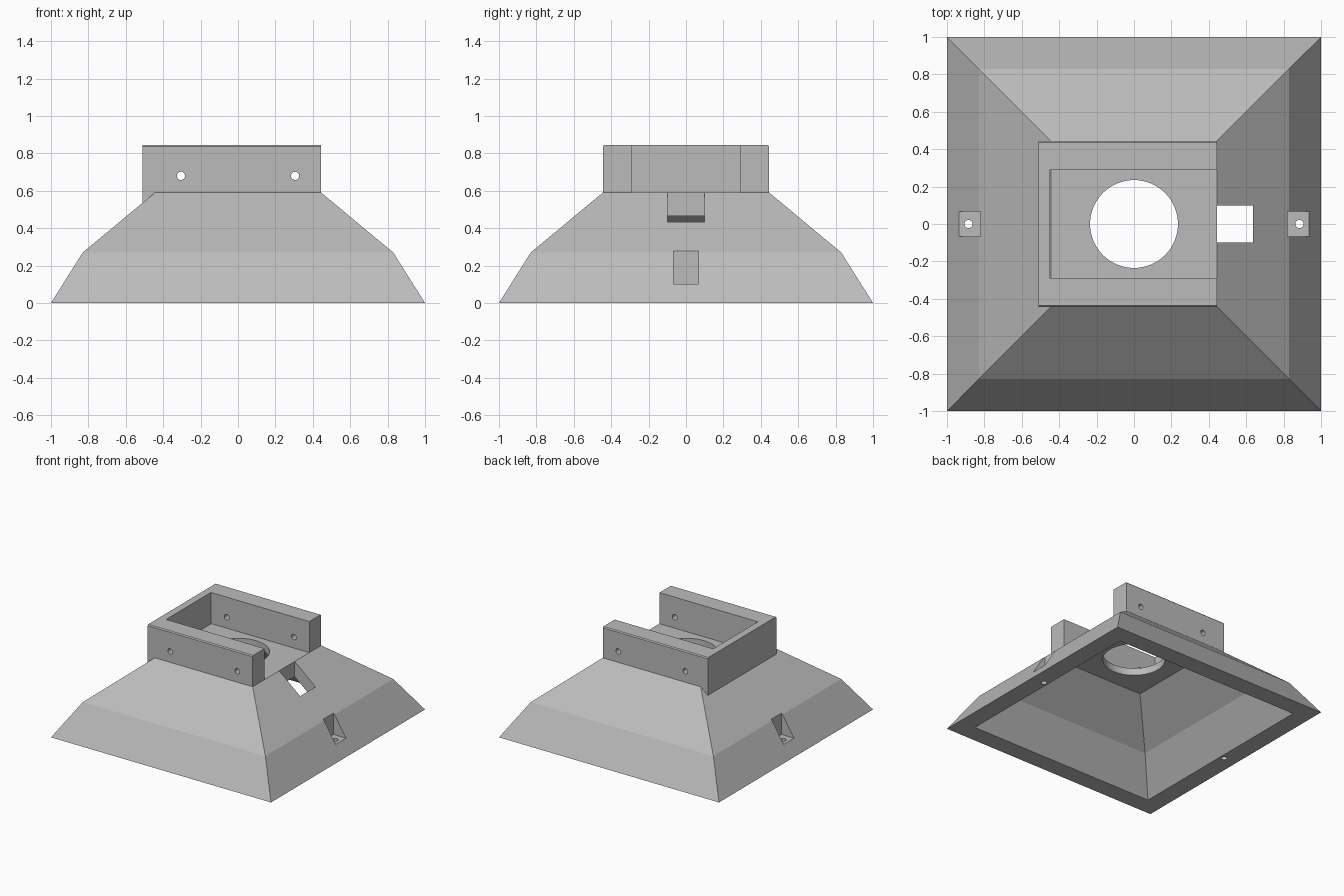
import bpy
import bmesh
import math
from mathutils import Matrix, Vector

if "Cube" in bpy.data.objects:
    bpy.data.objects.remove(bpy.data.objects["Cube"], do_unlink=True)

grey = bpy.data.materials.new("light grey plastic")
grey.use_nodes = True
tone = (0.5, 0.5, 0.5, 1)
grey.diffuse_color = tone
grey.node_tree.nodes["Principled BSDF"].inputs["Base Color"].default_value = tone


def make_object(name, bm):
    bmesh.ops.recalc_face_normals(bm, faces=bm.faces)
    mesh = bpy.data.meshes.new(name)
    bm.to_mesh(mesh)
    bm.free()
    mesh.materials.append(grey)
    obj = bpy.data.objects.new(name, mesh)
    bpy.context.collection.objects.link(obj)
    return obj


def square_loft(name, profile):
    """Stack square rings given as (half width, height), joined in a closed loop or capped."""
    bm = bmesh.new()
    rings = [[bm.verts.new((sx * w, sy * w, z))
              for sx, sy in ((-1, -1), (1, -1), (1, 1), (-1, 1))] for w, z in profile]
    for low, high in zip(rings, rings[1:]):
        for i in range(4):
            j = (i + 1) % 4
            bm.faces.new((low[i], low[j], high[j], high[i]))
    bm.faces.new(rings[0])
    bm.faces.new(rings[-1])
    return make_object(name, bm)


def box(name, low, high):
    bm = bmesh.new()
    low, high = Vector(low), Vector(high)
    place = Matrix.Translation((low + high) / 2) @ Matrix.Diagonal((*(high - low), 1))
    bmesh.ops.create_cube(bm, size=1, matrix=place)
    return make_object(name, bm)


def cylinder(name, centre, radius, length, along_y=False, sides=64):
    bm = bmesh.new()
    turn = Matrix.Rotation(math.pi / 2 if along_y else 0, 4, "X")
    bmesh.ops.create_cone(bm, cap_ends=True, segments=sides, radius1=radius, radius2=radius,
                          depth=length, matrix=Matrix.Translation(centre) @ turn)
    return make_object(name, bm)


def combine(target, tool, operation="DIFFERENCE"):
    mod = target.modifiers.new("combine", "BOOLEAN")
    mod.operation = operation
    mod.solver = "EXACT"
    mod.object = tool
    graph = bpy.context.evaluated_depsgraph_get()
    mesh = bpy.data.meshes.new_from_object(target.evaluated_get(graph))
    target.modifiers.clear()
    target.data = mesh
    bpy.data.objects.remove(tool, do_unlink=True)


# Two-stage pyramid hood, hollowed from below
wall = 0.15
hood = square_loft("hood", [(1, 0), (0.83, 0.27), (0.445, 0.59)])
slope = (0.83 - 0.445) / (0.59 - 0.27)
ceiling = 0.53
lower_slope = 0.17 / 0.27
cavity = square_loft("cavity", [(1 - wall + 0.1 * lower_slope, -0.1), (0.83 - wall, 0.27),
                                (0.83 - wall - (ceiling - 0.27) * slope, ceiling)])
combine(hood, cavity)

# U-shaped collar, open towards +x, with eased long top edges
outer, inner, back = 0.445, 0.29, -0.51
bm = bmesh.new()
outline = [(back, -outer), (outer, -outer), (outer, -inner), (-0.45, -inner),
           (-0.45, inner), (outer, inner), (outer, outer), (back, outer)]
face = bm.faces.new([bm.verts.new((x, y, 0.536)) for x, y in outline])
top = bmesh.ops.extrude_face_region(bm, geom=[face])["geom"]
bmesh.ops.translate(bm, vec=(0, 0, 0.309), verts=[v for v in top if isinstance(v, bmesh.types.BMVert)])
long_edges = [e for e in bm.edges
              if all(v.co.z > 0.8 and abs(v.co.y) > 0.4 for v in e.verts)
              and abs(e.verts[0].co.x - e.verts[1].co.x) > 0.5]
bmesh.ops.bevel(bm, geom=long_edges, offset=0.008, segments=1, affect="EDGES")
combine(hood, make_object("collar", bm), "UNION")

# Central round opening and the cable slot beside the collar
combine(hood, cylinder("opening_cutter", (0, 0, 0.55), 0.235, 0.2))
combine(hood, box("slot_cutter", (outer, -0.1, 0.2), (0.635, 0.1, 0.7)))

# Screw holes through both collar arms, and bolt pockets on both sides
for side in (-1, 1):
    combine(hood, cylinder("screw_cutter", (side * 0.305, 0, 0.68), 0.022, 1.2, True, 40))
    near, far = sorted((side * 0.82, side * 1.1))
    combine(hood, box("pocket_cutter", (near, -0.067, 0.103), (far, 0.067, 0.4)))
    combine(hood, cylinder("bolt_cutter", (side * 0.885, 0, 0.05), 0.022, 0.3, False, 40))

# Round hole walls smooth, every other edge crisp
hood.name = "mounting_hood"
bpy.ops.object.select_all(action="DESELECT")
hood.select_set(True)
bpy.context.view_layer.objects.active = hood
bpy.ops.object.shade_smooth_by_angle(angle=math.radians(12))
